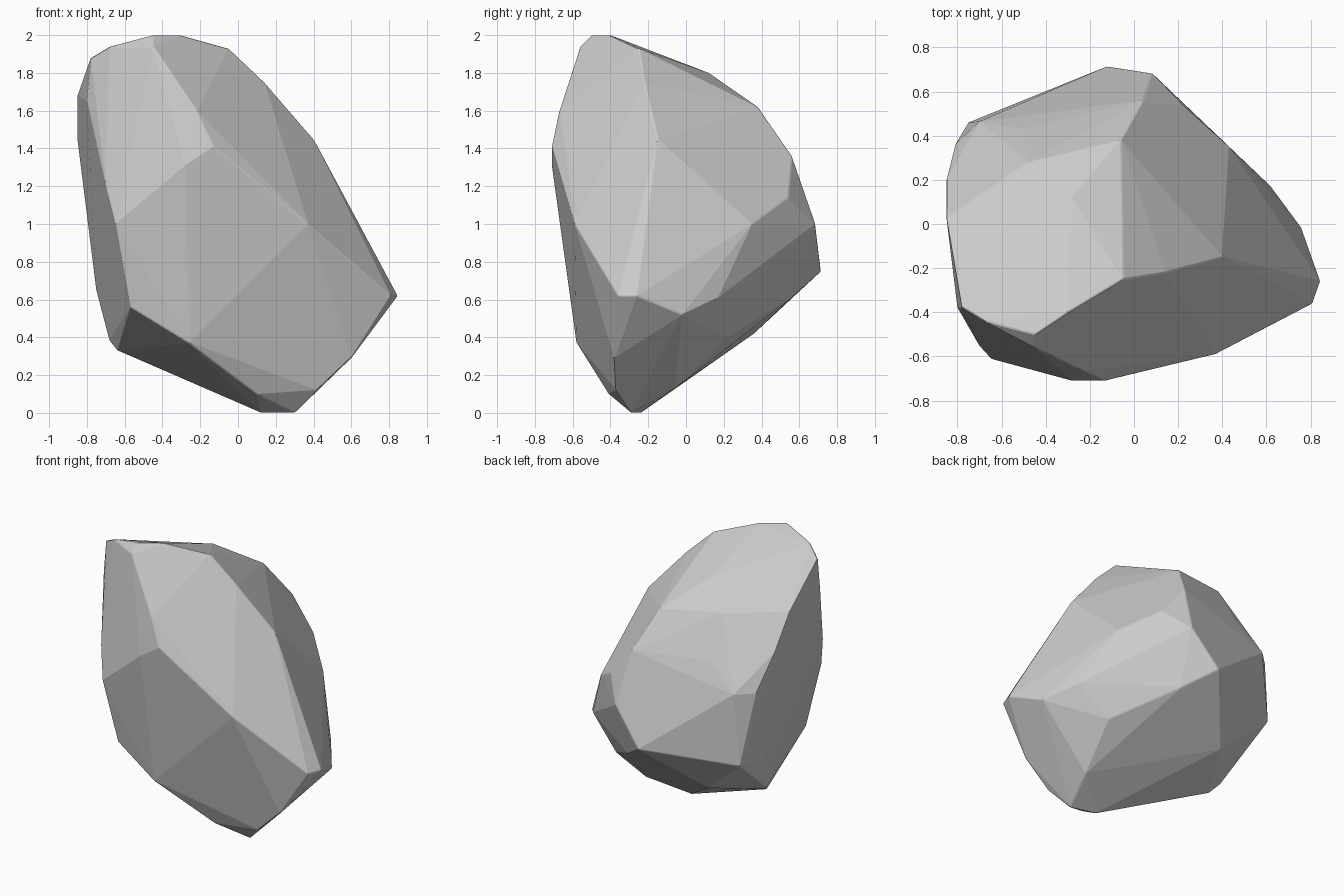
import bpy, bmesh, math

# Corner points of the boulder, grouped by the side they shape
crest = [(-.78, -.38, 1.88), (-.68, -.44, 1.94), (-.45, -.5, 2), (-.3, -.4, 2),
         (-.05, -.25, 1.93), (.14, -.22, 1.75), (.4, -.15, 1.45), (-.28, .12, 1.8),
         (-.06, .38, 1.62), (-.48, .28, 1.66), (.04, .56, 1.36)]
front = [(-.45, -.56, 1.94), (-.22, -.67, 1.6), (-.13, -.71, 1.41), (-.28, -.71, 1.31),
         (.37, -.59, 1.0), (.81, -.36, .62), (-.65, -.61, 1.0), (-.7, -.555, 1.2),
         (-.8, -.38, 1.65), (-.57, -.55, .56), (-.26, -.58, .37), (.1, -.41, .1),
         (.42, -.37, .12), (.6, -.38, .29)]
sides = [(.845, -.26, .62), (.76, -.02, .52), (.62, .17, .61), (.43, .35, 1.0), (.42, .36, .85),
         (.22, .54, 1.14), (.08, .685, 1.0), (-.12, .715, .75),
         (-.5, .43, 1.38), (-.7, .465, 1.2), (-.75, .46, .7), (-.81, .36, 1.2),
         (-.85, .2, 1.45), (-.85, .03, 1.68), (-.75, .21, .65)]
base = [(-.68, .06, .38), (-.64, 0, .33), (-.43, .36, .42), (.3, -.29, 0), (.12, -.24, 0),
        (.58, -.02, .36), (.48, -.22, .2), (.36, -.06, .13), (.4, .22, .4), (.07, .56, .61)]

# Wrap the points into a closed faceted stone
bm = bmesh.new()
for p in crest + front + sides + base:
    bm.verts.new(p)
hull = bmesh.ops.convex_hull(bm, input=bm.verts[:])
loose = {g for g in hull["geom_interior"] + hull["geom_unused"]
         if isinstance(g, bmesh.types.BMVert) and g.is_valid}
bmesh.ops.delete(bm, geom=list(loose), context='VERTS')

# Merge nearly coplanar triangles into broad facets
bmesh.ops.dissolve_limit(bm, angle_limit=math.radians(3), verts=bm.verts[:], edges=bm.edges[:])
bmesh.ops.recalc_face_normals(bm, faces=bm.faces[:])

mesh = bpy.data.meshes.new("boulder")
bm.to_mesh(mesh)
bm.free()
boulder = bpy.data.objects.new("boulder", mesh)
bpy.context.collection.objects.link(boulder)

# Slightly worn edges
worn = boulder.modifiers.new("worn_edges", 'BEVEL')
worn.width = 0.005
worn.segments = 1
worn.limit_method = 'ANGLE'
worn.angle_limit = math.radians(25)
